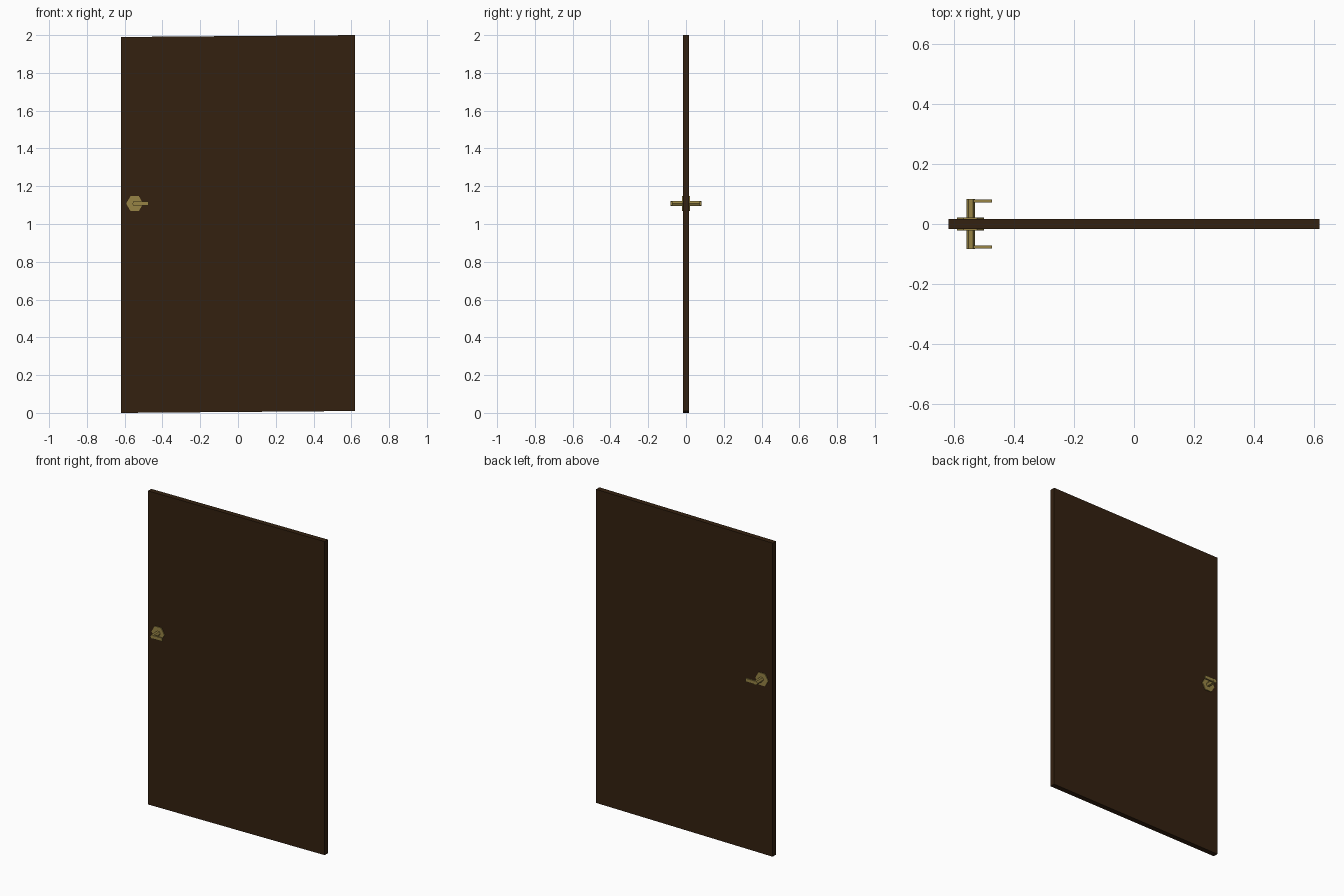
import bpy, bmesh, math
from mathutils import Matrix

if "Cube" in bpy.data.objects:
    bpy.data.objects.remove(bpy.data.objects["Cube"])


def material(name, rgb):
    m = bpy.data.materials.new(name)
    m.diffuse_color = (*rgb, 1)
    m.use_nodes = True
    m.node_tree.nodes["Principled BSDF"].inputs["Base Color"].default_value = m.diffuse_color
    return m


wood = material("dark_wood", (0.034, 0.015, 0.005))
brass = material("aged_brass", (0.31, 0.23, 0.06))


def finish(name, bm, mat):
    me = bpy.data.meshes.new(name)
    bm.to_mesh(me)
    bm.free()
    me.materials.append(mat)
    ob = bpy.data.objects.new(name, me)
    bpy.context.collection.objects.link(ob)
    return ob


def box(name, lo, hi, mat, shear=0.0):
    bm = bmesh.new()
    bmesh.ops.create_cube(bm, size=1)
    for v in bm.verts:
        v.co = [(a + b) / 2 + c * (b - a) for a, b, c in zip(lo, hi, v.co)]
        v.co.z += shear * v.co.x
    return finish(name, bm, mat)


def hex_prism(name, x, z, r, y0, y1, mat):
    # six-sided cylinder along y with corners pointing left and right
    bm = bmesh.new()
    bmesh.ops.create_cone(bm, cap_ends=True, segments=6, radius1=r, radius2=r,
                          depth=abs(y1 - y0))
    bm.transform(Matrix.Translation((x, (y0 + y1) / 2, z))
                 @ Matrix.Rotation(math.pi / 2, 4, 'X')
                 @ Matrix.Rotation(math.pi / 6, 4, 'Z'))
    # make sure a corner lies on the x axis
    if max(v.co.x for v in bm.verts) - x < r * 0.95:
        bm.transform(Matrix.Translation((x, 0, z)) @ Matrix.Rotation(math.pi / 6, 4, 'Y')
                     @ Matrix.Translation((-x, 0, -z)))
    return finish(name, bm, mat)


# door leaf, very slightly out of square
box("door_panel", (-0.62, -0.0165, 0.005), (0.62, 0.0165, 1.995), wood, shear=0.005 / 0.62)

# handle set on both faces
HX, HZ = -0.547, 1.108
for side, s in (("front", -1), ("back", 1)):
    hex_prism(side + "_rose", HX, HZ, 0.045, s * 0.01, s * 0.0215, brass)
    hex_prism(side + "_spindle", HX + 0.002, HZ, 0.0145, s * 0.015, s * 0.083, brass)
    y0, y1 = sorted((s * 0.0715, s * 0.0825))
    box(side + "_lever", (HX + 0.005, y0, HZ - 0.0105), (-0.475, y1, HZ + 0.0105), brass)
